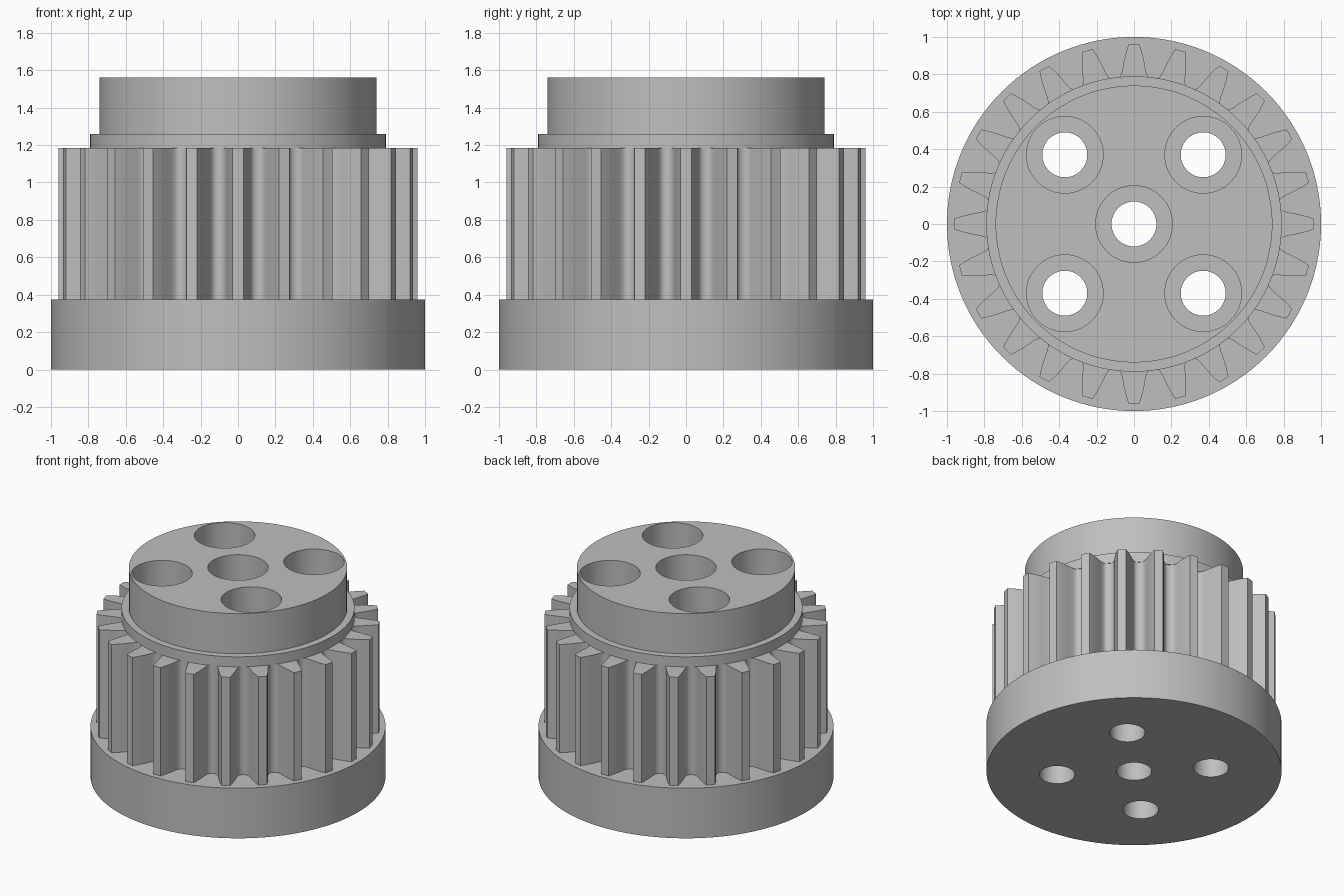
import bpy, bmesh
from math import sin, cos, pi, radians

if "Cube" in bpy.data.objects:
    bpy.data.objects.remove(bpy.data.objects["Cube"], do_unlink=True)

# One plain metal colour
metal = bpy.data.materials.new("grey_metal")
metal.use_nodes = True
GREY = (0.52, 0.52, 0.52, 1)
metal.diffuse_color = GREY
metal.node_tree.nodes["Principled BSDF"].inputs["Base Color"].default_value = GREY

TEETH = 24
BOLT = 0.37          # bolt hole offset on x and y
BORE, COUNTERBORE = 0.12, 0.205
HOLES = [(0, 0)] + [(sx * BOLT, sy * BOLT) for sx in (-1, 1) for sy in (-1, 1)]


def circle(radius, cx=0, cy=0, n=128):
    return [(cx + radius * cos(2 * pi * i / n), cy + radius * sin(2 * pi * i / n))
            for i in range(n)]


def gear_outline():
    # Half a tooth as (radius, half width), from the root up to the flat tip
    half = [(0.778, 0.094), (0.784, 0.08), (0.797, 0.07), (0.82, 0.063),
            (0.86, 0.056), (0.90, 0.047), (0.93, 0.039), (0.96, 0.029)]
    tooth = [(r, -w) for r, w in half] + [(r, w) for r, w in reversed(half)]
    points = []
    for i in range(TEETH):
        a = 2 * pi * i / TEETH
        points += [(r * cos(a) - w * sin(a), r * sin(a) + w * cos(a)) for r, w in tooth]
    return points


def drilled_slab(name, outline, hole_radius, z0, z1):
    # Extrude a filled outline with the five holes left open
    curve = bpy.data.curves.new(name, "CURVE")
    curve.dimensions = "2D"
    curve.fill_mode = "BOTH"
    curve.extrude = (z1 - z0) / 2
    for loop in [outline] + [circle(hole_radius, x, y, 64) for x, y in HOLES]:
        spline = curve.splines.new("POLY")
        spline.points.add(len(loop) - 1)
        for point, (x, y) in zip(spline.points, loop):
            point.co = (x, y, 0, 1)
        spline.use_cyclic_u = True
    obj = bpy.data.objects.new(name, curve)
    bpy.context.collection.objects.link(obj)
    bpy.ops.object.select_all(action="DESELECT")
    obj.select_set(True)
    bpy.context.view_layer.objects.active = obj
    bpy.ops.object.convert(target="MESH")
    obj = bpy.context.view_layer.objects.active
    obj.name = name

    # Weld caps to walls and lift into place
    bm = bmesh.new()
    bm.from_mesh(obj.data)
    bmesh.ops.remove_doubles(bm, verts=bm.verts, dist=0.0001)
    bmesh.ops.translate(bm, verts=bm.verts, vec=(0, 0, (z0 + z1) / 2))
    bmesh.ops.recalc_face_normals(bm, faces=bm.faces)
    bm.to_mesh(obj.data)
    bm.free()
    obj.data.materials.clear()
    obj.data.materials.append(metal)
    bpy.ops.object.shade_smooth_by_angle(angle=radians(30))
    return obj


# Base flange with narrow bores, then the wider counterbored parts above it
drilled_slab("base_flange", circle(1.0), BORE, 0, 0.375)
drilled_slab("toothed_drum", gear_outline(), COUNTERBORE, 0.375, 1.185)
drilled_slab("shoulder_ring", circle(0.79), COUNTERBORE, 1.185, 1.26)
drilled_slab("top_hub", circle(0.74), COUNTERBORE, 1.26, 1.56)
